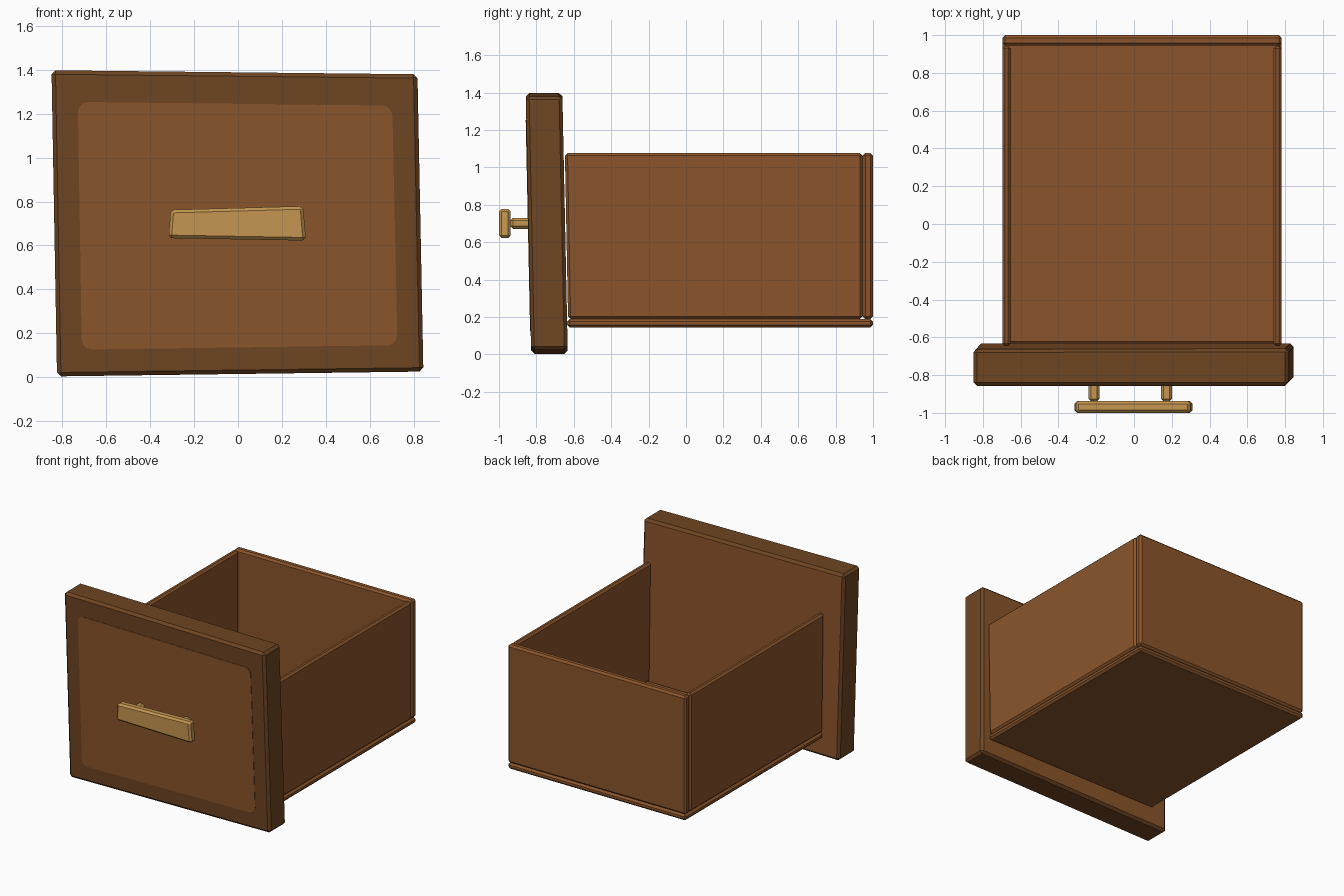
import bpy, bmesh

if "Cube" in bpy.data.objects:
    bpy.data.objects.remove(bpy.data.objects["Cube"])


def material(name, rgb):
    m = bpy.data.materials.new(name)
    m.diffuse_color = (*rgb, 1)
    m.use_nodes = True
    m.node_tree.nodes["Principled BSDF"].inputs["Base Color"].default_value = m.diffuse_color
    return m


WOOD = material("warm_wood", (0.258, 0.091, 0.0242))
DARK = material("dark_wood", (0.156, 0.0595, 0.0159))
BRASS = material("pale_brass", (0.558, 0.305, 0.082))


def slab(name, outline, front, back, mats, bevel=0.014, corner=0, back_mat=0):
    """Six-sided board: x/z outline, with front and back y given as (base, slope per z)."""
    bm = bmesh.new()
    f = [bm.verts.new((x, front[0] + front[1] * z, z)) for x, z in outline]
    b = [bm.verts.new((x, back[0] + back[1] * z, z)) for x, z in outline]
    bm.faces.new(f)
    bm.faces.new(b[::-1])
    for i in range(4):
        j = (i + 1) % 4
        bm.faces.new((f[j], f[i], b[i], b[j]))
    bmesh.ops.recalc_face_normals(bm, faces=bm.faces)
    if corner:      # round only the corners of the outline
        edges = [bm.edges.get((p, q)) for p, q in zip(f, b)]
        bmesh.ops.bevel(bm, geom=edges, offset=corner, segments=3, profile=0.5, affect='EDGES')
    elif bevel:
        bmesh.ops.bevel(bm, geom=bm.edges[:], offset=bevel, segments=1, affect='EDGES')
    bm.normal_update()
    for face in bm.faces:
        if face.normal.y > 0.95:
            face.material_index = back_mat
    me = bpy.data.meshes.new(name)
    bm.to_mesh(me)
    bm.free()
    for m in mats:
        me.materials.append(m)
    ob = bpy.data.objects.new(name, me)
    bpy.context.collection.objects.link(ob)
    return ob


def rect(x0, x1, z0, z1):
    return [(x0, z0), (x1, z0), (x1, z1), (x0, z1)]


# crooked front panel: dark rim and edges, warm back
SLOPE = -0.0208
slab("front_panel", [(-0.825, 0.003), (0.845, 0.025), (0.818, 1.38), (-0.85, 1.398)],
     (-0.828, SLOPE), (-0.632, SLOPE), [DARK, WOOD], bevel=0.018, back_mat=1)
# painted warm field on the front panel
slab("front_field", [(-0.712, 0.125), (0.727, 0.145), (0.703, 1.237), (-0.73, 1.254)],
     (-0.831, SLOPE), (-0.826, SLOPE), [WOOD], corner=0.045)

# drawer box
for name, x0, x1 in (("left_side", -0.696, -0.652), ("right_side", 0.738, 0.782)):
    slab(name, rect(x0, x1, 0.19, 1.077), (-0.627, -0.019), (0.943, 0), [WOOD])
slab("back_board", rect(-0.696, 0.782, 0.19, 1.077), (0.945, 0), (1.0, 0), [WOOD])
slab("drawer_bottom", rect(-0.696, 0.782, 0.144, 0.19), (-0.635, 0), (1.0, 0), [WOOD])

# handle: crooked bar on two posts
slab("handle_bar", [(-0.317, 0.633), (0.31, 0.622), (0.297, 0.779), (-0.307, 0.762)],
     (-1.0, 0), (-0.938, 0), [BRASS], bevel=0.014)
for name, x in (("left_post", -0.212), ("right_post", 0.172)):
    slab(name, rect(x - 0.029, x + 0.029, 0.672, 0.729), (-0.94, 0), (-0.8, 0), [BRASS], bevel=0.014)
